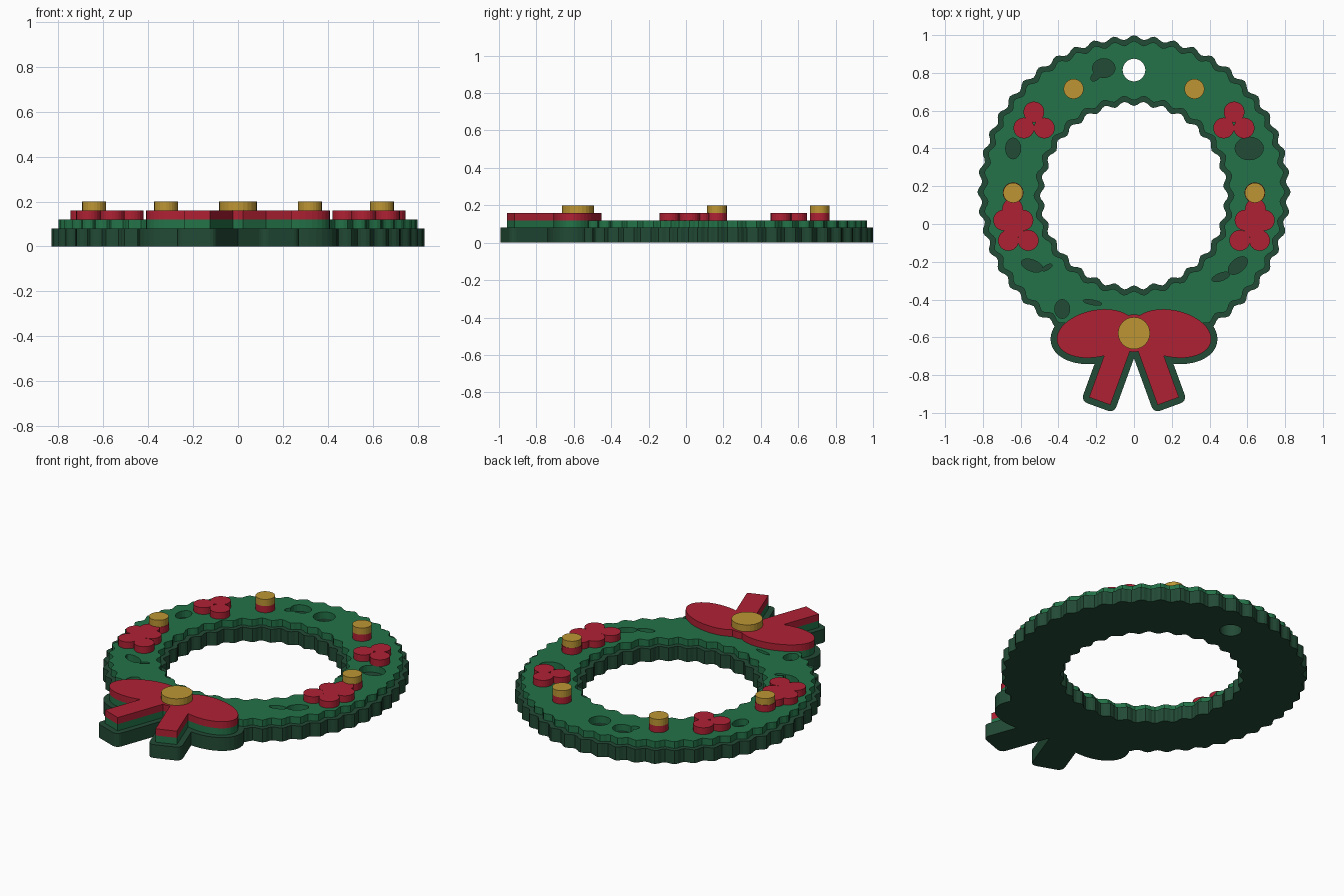
import bpy, bmesh
from math import sin, cos, pi, radians

cube = bpy.data.objects.get("Cube")
if cube:
    bpy.data.objects.remove(cube, do_unlink=True)


def material(name, rgb):
    m = bpy.data.materials.new(name)
    m.use_nodes = True
    m.diffuse_color = (*rgb, 1)
    m.node_tree.nodes["Principled BSDF"].inputs["Base Color"].default_value = (*rgb, 1)
    return m


DARK = material("dark green", (0.016, 0.069, 0.036))
GREEN = material("leaf green", (0.017, 0.17, 0.065))
RED = material("red", (0.43, 0.015, 0.034))
GOLD = material("gold", (0.51, 0.305, 0.034))


# Outline helpers
def ellipse(x, y, rx, ry=None, angle=0, n=24):
    ry = ry or rx
    c, s = cos(radians(angle)), sin(radians(angle))
    pts = [(rx * cos(2 * pi * i / n), ry * sin(2 * pi * i / n)) for i in range(n)]
    return [(x + u * c - v * s, y + u * s + v * c) for u, v in pts]


def scallop(y, radius, wave, bumps, steps=6):
    pts = []
    for i in range(bumps * steps):
        a = 2 * pi * i / (bumps * steps)
        r = radius + wave * cos(bumps * a)
        pts.append((r * cos(a), y + r * sin(a)))
    return pts


def tail(side, grow):
    # slanted ribbon end, with rounded corners when it is grown
    c, s = cos(radians(20)), sin(radians(20))
    w, top, bottom = 0.06, 0.0, -0.37
    pts = []
    for k, (u, v) in enumerate([(w, top), (-w, top), (-w, bottom), (w, bottom)]):
        for j in range(5 if grow else 1):
            a = k * pi / 2 + j * pi / 8
            pts.append((u + grow * cos(a), v + grow * sin(a)))
    return [(side * (0.055 + u * c - v * s), -0.59 + u * s + v * c) for u, v in pts]


def bow(grow=0.0):
    shapes = [ellipse(0, -0.578, 0.1 + grow)]
    for side in (1, -1):
        shapes.append(ellipse(side * 0.2, -0.58, 0.212 + grow, 0.124 + grow, -12 * side, 40))
        shapes.append(tail(side, grow))
    return shapes


# Solid helpers
def prism(name, pts, z0, z1, mat):
    bm = bmesh.new()
    face = bm.faces.new([bm.verts.new((x, y, z0)) for x, y in pts])
    new = bmesh.ops.extrude_face_region(bm, geom=[face])["geom"]
    for v in new:
        if isinstance(v, bmesh.types.BMVert):
            v.co.z = z1
    bmesh.ops.recalc_face_normals(bm, faces=bm.faces[:])
    mesh = bpy.data.meshes.new(name)
    bm.to_mesh(mesh)
    bm.free()
    mesh.materials.append(mat)
    ob = bpy.data.objects.new(name, mesh)
    bpy.context.collection.objects.link(ob)
    return ob


def combine(ob, other, operation):
    mod = ob.modifiers.new(operation.lower(), "BOOLEAN")
    mod.operation = operation
    mod.solver = "EXACT"
    mod.object = other
    with bpy.context.temp_override(object=ob, active_object=ob, selected_objects=[ob]):
        bpy.ops.object.modifier_apply(modifier=mod.name)
    bpy.data.objects.remove(other, do_unlink=True)


def plate(name, shapes, z0, z1, mat, holes=()):
    ob = prism(name, shapes[0], z0, z1, mat)
    for pts in shapes[1:]:
        combine(ob, prism("addition", pts, z0, z1, mat), "UNION")
    for pts in holes:
        combine(ob, prism("cutter", pts, z0 - 0.05, z1 + 0.05, mat), "DIFFERENCE")
    return ob


hang_hole = ellipse(0, 0.815, 0.06, n=32)

# Dark backing with scalloped edges, following the bow outline
plate("wreath_base", [scallop(0.17, 0.817, 0.012, 48)] + bow(0.033), 0, 0.08, DARK,
      [scallop(0.15, 0.487, 0.012, 30), hang_hole])

# Leaf layer with small openings that show the backing
openings = [
    (-0.16, 0.825, 0.06, 0.05, 0), (-0.2, 0.785, 0.035, 0.02, 45),
    (0.61, 0.4, 0.075, 0.06, 0), (-0.64, 0.4, 0.04, 0.055, 0),
    (-0.54, -0.22, 0.06, 0.03, -20), (-0.46, -0.23, 0.03, 0.012, 30),
    (0.55, -0.22, 0.06, 0.035, 40), (0.46, -0.28, 0.05, 0.02, 20),
    (-0.22, -0.415, 0.05, 0.012, -10), (-0.38, -0.45, 0.04, 0.05, 0),
]
plate("leaf_layer", [scallop(0.17, 0.787, 0.012, 48)] + bow(), 0.08, 0.12, GREEN,
      [scallop(0.15, 0.517, 0.012, 30), hang_hole]
      + [ellipse(*spot, n=20) for spot in openings])

# Ribbon bow with its round knot
plate("bow", bow(), 0.12, 0.16, RED)
prism("bow_knot", ellipse(0, -0.578, 0.085), 0.16, 0.2, GOLD)

# Berry clusters and ornaments on both sides
upper_berries = [(0.53, 0.593), (0.475, 0.508), (0.583, 0.508)]
lower_berries = [(0.64, 0.165), (0.643, 0.08), (0.588, 0.02), (0.69, 0.02),
                 (0.637, -0.02), (0.56, -0.087), (0.665, -0.087)]
for side, word in ((1, "left"), (-1, "right")):
    for label, spots in (("upper_berries", upper_berries), ("lower_berries", lower_berries)):
        plate(f"{word}_{label}", [ellipse(side * x, y, 0.055) for x, y in spots],
              0.12, 0.16, RED)
    prism(f"{word}_ornament_foot", ellipse(side * 0.32, 0.715, 0.053), 0.12, 0.16, RED)
    for label, x, y in (("upper", 0.32, 0.715), ("lower", 0.64, 0.165)):
        prism(f"{word}_{label}_ornament", ellipse(side * x, y, 0.053), 0.16, 0.2, GOLD)
